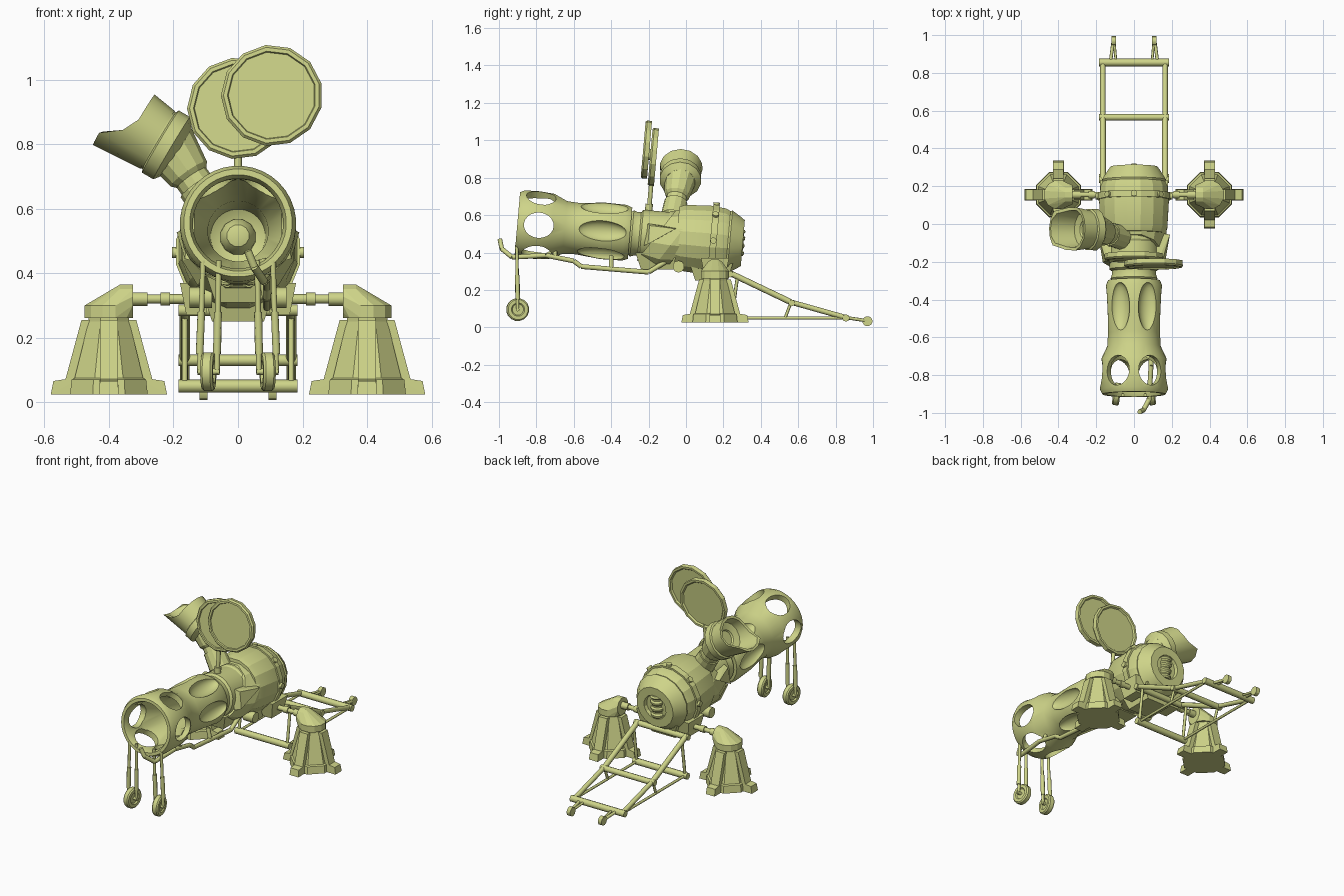
import bpy, bmesh, math
from mathutils import Matrix, Vector as V

if "Cube" in bpy.data.objects:
    bpy.data.objects.remove(bpy.data.objects["Cube"])

MAT = bpy.data.materials.new("olive_paint")
MAT.diffuse_color = (0.62, 0.66, 0.25, 1)
MAT.use_nodes = True
MAT.node_tree.nodes["Principled BSDF"].inputs["Base Color"].default_value = MAT.diffuse_color
RX = lambda deg: Matrix.Rotation(math.radians(deg), 4, 'X')
AXIS = Matrix.Translation((0, 0, .477)) @ RX(-5)   # tilted body space
BARREL = AXIS @ RX(-90)                            # lathe z runs back along the body


def finish(name, bm, angle=30):
    bmesh.ops.remove_doubles(bm, verts=bm.verts, dist=1e-5)
    bmesh.ops.recalc_face_normals(bm, faces=bm.faces)
    me = bpy.data.meshes.new(name)
    bm.to_mesh(me)
    bm.free()
    me.materials.append(MAT)
    if angle:
        me.shade_smooth()
        me.set_sharp_from_angle(angle=math.radians(angle))
    ob = bpy.data.objects.new(name, me)
    bpy.context.collection.objects.link(ob)
    return ob


def aim(a, d):
    return Matrix.Translation(a) @ V(d).to_track_quat('Z', 'Y').to_matrix().to_4x4()


def lathe(name, prof, n, M, closed=False, angle=30):
    """Turn (height, radius) points round local z."""
    bm = bmesh.new()
    rings = [[bm.verts.new(M @ V((r * math.cos((k + .5) * math.tau / n),
                                  r * math.sin((k + .5) * math.tau / n), t))) for k in range(n)]
             for t, r in prof]
    for i in range(len(prof) - (0 if closed else 1)):
        a, b = rings[i], rings[(i + 1) % len(prof)]
        for k in range(n):
            j = (k + 1) % n
            bm.faces.new((a[k], a[j], b[j], b[k]))
    return finish(name, bm, angle)


def rods(name, segs, n=8):
    """Straight bars: (start, end, radius) each."""
    bm = bmesh.new()
    for a, b, r in segs:
        a, b = V(a), V(b)
        bmesh.ops.create_cone(bm, cap_ends=True, segments=n, radius1=r, radius2=r, depth=(b - a).length,
                              matrix=aim((a + b) / 2, b - a))
    return finish(name, bm, 50)


def hull(name, pts, M=Matrix()):
    bm = bmesh.new()
    vs = [bm.verts.new(M @ V(p)) for p in pts]
    res = bmesh.ops.convex_hull(bm, input=vs)
    loose = [v for v in bm.verts if not v.link_faces]
    bmesh.ops.delete(bm, geom=loose, context='VERTS')
    return finish(name, bm, 0)


def circle(c, r, n, u, w):
    return [V(c) + r * (V(u) * math.cos((k + .5) * math.tau / n) + V(w) * math.sin((k + .5) * math.tau / n))
            for k in range(n)]


def frustum(name, x, y, z0, z1, inset=0, M=Matrix()):
    """Box over x/y ranges, bottom shrunk by inset."""
    pts = []
    for z, s in ((z0, inset), (z1, 0)):
        pts += [(px, py, z) for px in (x[0] + s, x[1] - s) for py in (y[0] + s, y[1] - s)]
    return hull(name, pts, M)


# Barrel shroud with open front windows and scooped ovals
barrel = lathe("barrel_shroud", [(-.3, 0), (-.3, .138), (-.33, .15), (-.45, .152), (-.58, .138), (-.65, .142),
               (-.72, .175), (-.80, .182), (-.88, .18), (-.905, .168), (-.905, .15), (-.88, .14), (-.74, .147),
               (-.61, .094), (-.42, .085), (-.37, 0)], 36, BARREL)
cutters = []
for k in range(6):
    turn = Matrix.Rotation(k * math.tau / 6, 4, 'Z')
    for kind in ("window", "scoop"):
        bm = bmesh.new()
        if kind == "window":
            m = turn @ Matrix.Translation((.19, 0, -.79)) @ Matrix.Rotation(math.pi / 2, 4, 'Y')
            bmesh.ops.create_cone(bm, cap_ends=True, segments=20, radius1=1, radius2=1, depth=.13,
                                  matrix=BARREL @ m @ Matrix.Diagonal((.08, .068, 1, 1)))
        else:
            m = turn @ Matrix.Translation((.152, 0, -.45)) @ Matrix.Diagonal((.046, .056, .13, 1))
            bmesh.ops.create_uvsphere(bm, u_segments=20, v_segments=14, radius=1, matrix=BARREL @ m)
        c = finish(kind + "_cutter", bm)
        c.hide_render = True
        cutters.append(c)
        mod = barrel.modifiers.new(kind, 'BOOLEAN')
        mod.object, mod.operation, mod.solver = c, 'DIFFERENCE', 'EXACT'
bpy.context.view_layer.update()
cut = bpy.data.meshes.new_from_object(barrel.evaluated_get(bpy.context.evaluated_depsgraph_get()))
barrel.modifiers.clear()
barrel.data = cut
cut.shade_smooth()
cut.set_sharp_from_angle(angle=math.radians(30))
for c in cutters:
    bpy.data.objects.remove(c)
lathe("barrel_core", [(-.36, .06), (-.42, .055), (-.45, .035), (-.46, 0)], 12, BARREL)

# Neck, slanted shroud and rear body
lathe("neck", [(-.31, .11), (-.29, .125), (-.27, .118), (-.25, .118), (-.24, .132), (-.1, .132), (-.09, .138),
               (0, .138)], 24, BARREL)
shear = Matrix.Identity(4)
shear[2][1] = -.65
lathe("slanted_shroud", [(-.16, .125), (-.16, .147), (-.13, .155), (-.05, .178), (.02, .172), (.02, .125)], 12,
      BARREL @ shear, True, 0)
lathe("rear_body", [(-.05, .12), (-.05, .168), (-.02, .18), (.12, .188), (.2, .18), (.225, .168), (.235, .172),
                    (.285, .14), (.305, .125), (.305, .075), (.285, .07), (.285, 0)], 16, BARREL, False, 20)
lathe("body_band", [(.13, .17), (.13, .196), (.165, .194), (.165, .17)], 16, BARREL, True, 20)
for k in range(8):
    a = k * math.tau / 8
    d = V((math.cos(a), math.sin(a), 0))
    p = BARREL @ (d * .19 + V((0, 0, .147)))
    rods("band_bolt", [(p, p + BARREL.to_3x3() @ d * .014, .017)], 10)
lathe("rear_ribbed_canister", [(-.07, 0), (-.07, .035)] + [(-.06 + i * .01, .042 if i % 4 < 2 else .034)
      for i in range(13)] + [(.07, .035), (.07, 0)], 12, AXIS @ Matrix.Translation((0, .275, 0)))
for s in (-1, 1):
    hull("side_fin", [(s * .12, -.21, .06), (s * .12, -.05, .05), (s * .19, -.06, .045), (s * .13, -.22, -.06),
                      (s * .165, -.2, -.05), (s * .15, -.2, .05)], AXIS)
    x = sorted((s * .08, s * .18))
    frustum("axle_bracket", x, (.08, .23), .27, .37, .02)
    rods("belly_lug", [((s * .08, -.04, .325), (s * .15, -.04, .325), .032)], 10)
frustum("belly_block", (-.11, .11), (.02, .25), .25, .34, .03)
frustum("chin_plate", (-.1, .1), (-.27, -.03), .31, .40, .03)

# Angled eyepiece
P1, ax = V((-.21, -.03, .79)), V((-.86, .03, .51)).normalized()
base = V((-.07, -.07, .59))
lathe("eyepiece_neck", [(0, .066), (.1, .062), (.1, .055), (.13, .055), (.145, .068), (.26, .088), (.26, 0)],
      12, aim(base, P1 - base), False, 20)
lathe("eyepiece_body", [(-.03, 0), (-.03, .08), (-.005, .112), (.035, .112), (.04, .102), (.05, .102)],
      14, aim(P1, ax))
cup = lathe("eye_cup", [(.045, .104), (.125, .116), (.125, .1), (.07, .09), (.06, .05), (.05, .045), (.05, 0)],
            14, aim(P1, ax))
down = V((-.51, 0, -.86))
for v in cup.data.vertices:
    d = v.co - P1
    if d.dot(ax) > .1:
        v.co += ax * .085 * max(0, min(1, (d.dot(down) - .01) / .06))

# Twin sight discs on a post
for name, c in (("rear_sight_disc", (0, -.175, .91)), ("front_sight_disc", (.105, -.212, .95))):
    lathe(name, [(-.008, 0), (-.008, .135), (-.017, .142), (-.017, .155), (.008, .158), (.017, .15),
                 (.017, .138), (.01, .135), (.01, 0)], 13, Matrix.Translation(c) @ RX(85), False, 0)
rods("disc_pivot", [((.05, -.22, .93), (.05, -.17, .92), .03)], 10)
rods("disc_post", [((0, -.2, .6), (0, -.185, .78), .012), ((0, -.2, .6), (0, -.197, .66), .02)])

# Pedestals, elbows and trunnion shafts
for s in (-1, 1):
    c = Matrix.Translation((s * .4, .155, 0))
    lathe("pedestal_column", [(.025, 0), (.025, .13), (.07, .125), (.075, .115), (.25, .068), (.27, .068)],
          8, c, False, 0)
    for k in range(4):
        hull("pedestal_foot", [(a, b, z) for a, b, z in
             ((.08, -.03, .025), (.08, .03, .025), (.18, -.03, .025), (.18, .03, .025),
              (.08, -.028, .08), (.08, .028, .08), (.172, -.028, .066), (.172, .028, .066))],
             c @ Matrix.Rotation(k * math.pi / 2, 4, 'Z'))
    for k in range(4):
        hull("column_rib", [(x, y, z) for x, z in ((.1, .07), (.135, .07), (.06, .255), (.085, .255))
                            for y in (-.028, .028)], c @ Matrix.Rotation(k * math.pi / 2, 4, 'Z'))
    X, Y, Z = (1, 0, 0), (0, 1, 0), (0, 0, 1)
    hull("pedestal_elbow", circle((s * .4, .155, .262), .078, 12, X, Y) + circle((s * .4, .155, .3), .078, 12, X, Y)
         + circle((s * .325, .155, .315), .052, 12, Y, Z) + circle((s * .365, .155, .315), .052, 12, Y, Z))
    rods("trunnion_shaft", [((s * a, .155, .32), (s * b, .155, .32), r) for a, b, r in
         ((.33, .28, .021), (.28, .225, .014), (.24, .21, .02), (.21, .16, .015))], 10)

# Rear towing frame
bars = [((-.185, y, z), (.185, y, z), r) for y, z, r in
        ((.235, .285, .018), (.565, .13, .018), (.855, .05, .02), (.245, .05, .02))]
for s in (-1, 1):
    x = s * .165
    bars += [((x, .235, .29), (x, .56, .135), .016), ((x, .56, .135), (x, .855, .052), .014),
             ((x, .245, .05), (x, .855, .05), .008), ((x, .245, .05), (x, .275, .27), .009),
             ((x, .53, .05), (x, .56, .13), .008),
             ((s * .125, .855, .052), (s * .11, .97, .035), .009), ((s * .095, .855, .052), (s * .105, .97, .035), .007)]
    lathe("tow_roller", [(-.012, 0), (-.012, .027), (.012, .027), (.012, 0)], 12,
          aim((s * .107, .97, .033), (1, 0, 0)))
rods("tow_frame", bars)

# Front wheels on forks
for s in (-1, 1):
    x = s * .092
    lathe("front_wheel", [(-.012, 0), (-.012, .03), (-.019, .036), (-.019, .054), (-.012, .061), (.012, .061),
                          (.019, .054), (.019, .036), (.012, .03), (.012, 0)], 16, aim((x, -.9, .095), (1, s * .12, 0)))
    fork = [((x - .034, -.9, .095), (x + .034, -.9, .095), .01)]
    for o in (-.027, .027):
        fork += [((x + o, -.9, .09), (x + o * .9 - s * .008, -.905, .44), .009),
                 ((x + o, -.9, .15), (x + o * .95 - s * .004, -.902, .28), .0125)]
    rods("wheel_fork", fork)

# Cranked feed pipe under the barrel
path = [(.03, -.995, .47), (.05, -.985, .42), (.08, -.93, .375), (.09, -.75, .385), (.09, -.6, .355),
        (.09, -.56, .325), (.09, -.2, .295), (.09, -.11, .35)]
rods("feed_pipe", [(a, b, .013) for a, b in zip(path, path[1:])])
for y, z in ((-.7, .375), (-.4, .312)):
    rods("pipe_clamp", [((.09, y, z), (.075, y, z + .07), .012)])
